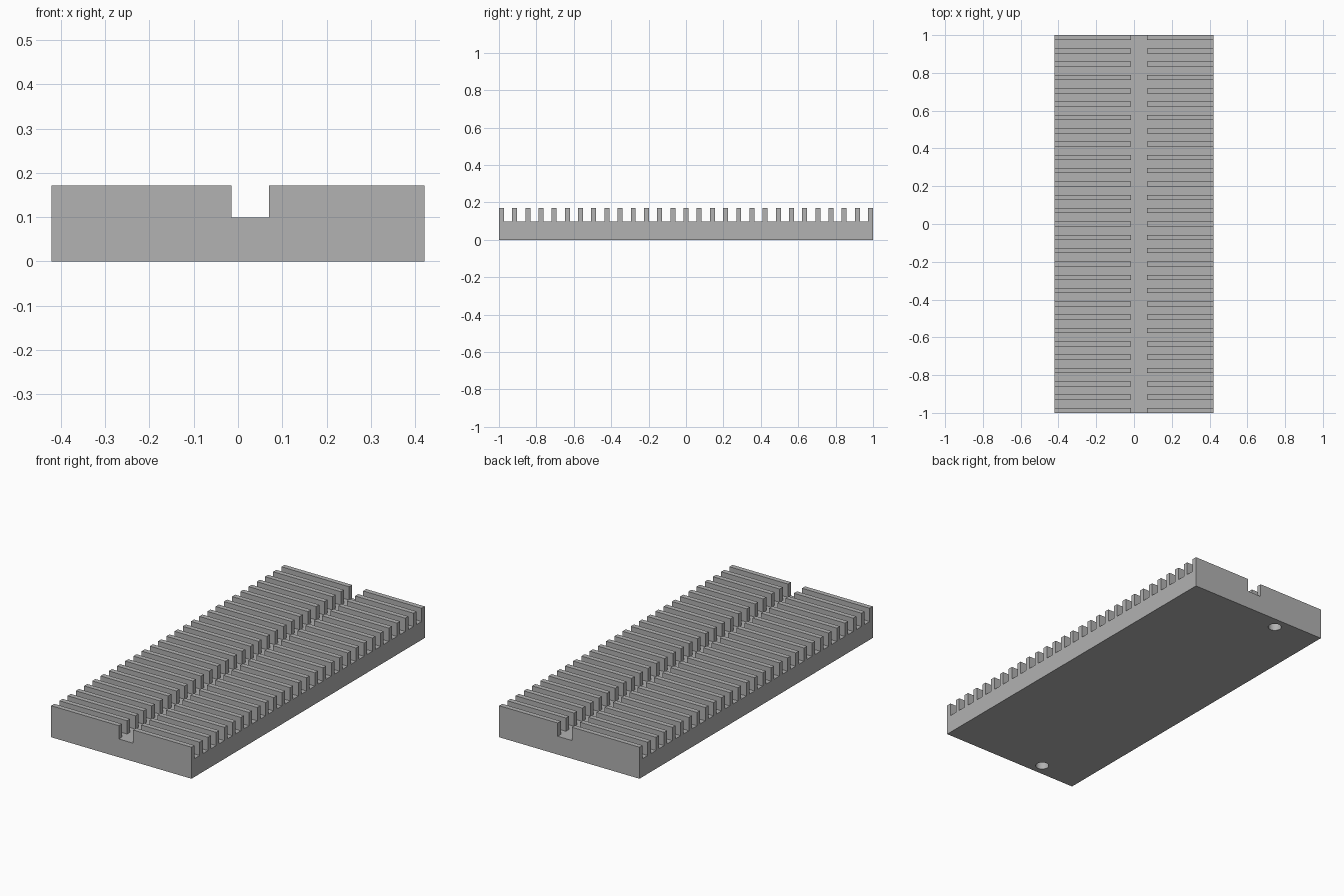
import bpy
import bmesh

HALF_X, HALF_Y = 0.421, 1.0
BASE_Z, TOP_Z = 0.099, 0.171
FINS, FIN_W = 29, 0.0265
PITCH = (2 * HALF_Y - FIN_W) / (FINS - 1)
CHANNEL = (-0.015, 0.07)
HOLE_X, HOLE_Y, HOLE_R, HOLE_DEPTH = -0.165, 0.935, 0.034, 0.06

if "Cube" in bpy.data.objects:
    bpy.data.objects.remove(bpy.data.objects["Cube"], do_unlink=True)

grey = bpy.data.materials.new("plain grey")
grey.use_nodes = True
colour = (0.445, 0.445, 0.445, 1)
grey.diffuse_color = colour
for node in grey.node_tree.nodes:
    if node.type == "BSDF_PRINCIPLED":
        node.inputs["Base Color"].default_value = colour


def cut(target, cutter):
    """Subtract the cutter from the target and discard it."""
    mod = target.modifiers.new("cut", "BOOLEAN")
    mod.operation = "DIFFERENCE"
    mod.solver = "EXACT"
    mod.object = cutter
    bpy.context.view_layer.objects.active = target
    bpy.ops.object.modifier_apply(modifier=mod.name)
    bpy.data.objects.remove(cutter, do_unlink=True)


# Comb-shaped side profile, extruded across the width
profile = [(HALF_Y, 0), (-HALF_Y, 0)]
for i in range(FINS):
    y0 = -HALF_Y + i * PITCH
    y1 = y0 + FIN_W
    if i > 0:
        profile.append((y0, BASE_Z))
    profile += [(y0, TOP_Z), (y1, TOP_Z)]
    if i < FINS - 1:
        profile.append((y1, BASE_Z))

bm = bmesh.new()
side = bm.faces.new([bm.verts.new((-HALF_X, y, z)) for y, z in profile])
extruded = bmesh.ops.extrude_face_region(bm, geom=[side])["geom"]
moved = [v for v in extruded if isinstance(v, bmesh.types.BMVert)]
bmesh.ops.translate(bm, verts=moved, vec=(2 * HALF_X, 0, 0))
bmesh.ops.recalc_face_normals(bm, faces=bm.faces)
mesh = bpy.data.meshes.new("finned_plate")
bm.to_mesh(mesh)
bm.free()
plate = bpy.data.objects.new("finned_plate", mesh)
bpy.context.collection.objects.link(plate)
mesh.materials.append(grey)

# Lengthwise channel through the fins, level with the slot floors
depth = 0.2
bpy.ops.mesh.primitive_cube_add(
    size=1, location=(sum(CHANNEL) / 2, 0, BASE_Z + depth / 2))
channel = bpy.context.object
channel.name = "channel_cutter"
channel.scale = (CHANNEL[1] - CHANNEL[0], 3, depth)
channel.hide_render = True
cut(plate, channel)

# Blind mounting holes underneath, one at each end
for sign in (-1, 1):
    bpy.ops.mesh.primitive_cylinder_add(
        vertices=32, radius=HOLE_R, depth=2 * HOLE_DEPTH,
        location=(HOLE_X, sign * HOLE_Y, 0))
    hole = bpy.context.object
    hole.name = "hole_cutter"
    hole.hide_render = True
    cut(plate, hole)

# Smooth hole walls, crisp edges elsewhere
bpy.ops.object.select_all(action="DESELECT")
plate.select_set(True)
bpy.context.view_layer.objects.active = plate
bpy.ops.object.shade_smooth_by_angle()
